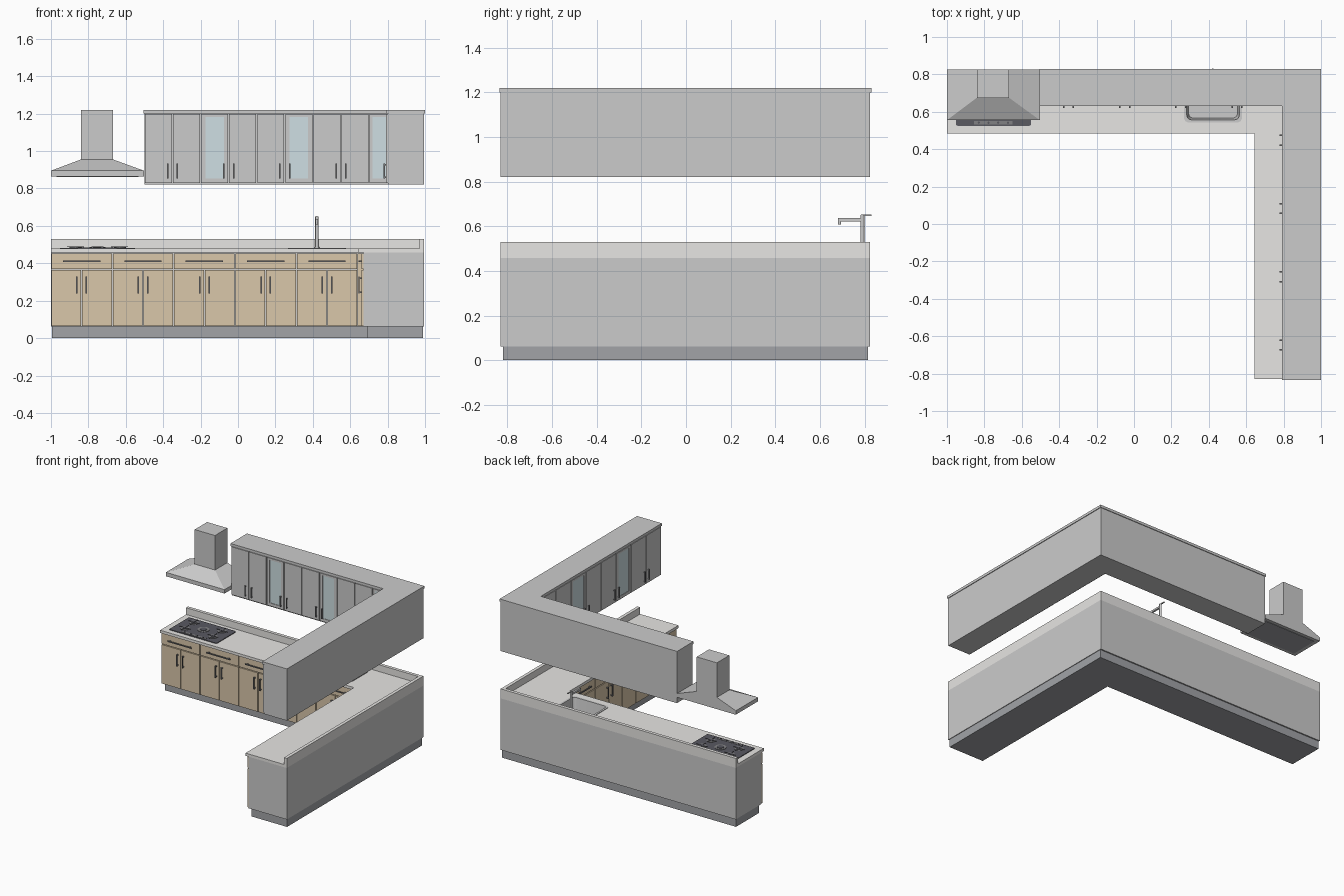
import bpy, bmesh, math

if "Cube" in bpy.data.objects:
    bpy.data.objects.remove(bpy.data.objects["Cube"])


def material(name, r, g, b):
    m = bpy.data.materials.new(name)
    m.diffuse_color = (r, g, b, 1)
    m.use_nodes = True
    m.node_tree.nodes["Principled BSDF"].inputs["Base Color"].default_value = m.diffuse_color
    return m


WOOD = material("wood", 0.70, 0.57, 0.40)
STONE = material("stone", 0.80, 0.79, 0.77)
GLASS = material("glass", 0.62, 0.74, 0.77)
DARK = material("dark", 0.10, 0.10, 0.12)
METAL = material("handle_metal", 0.22, 0.22, 0.23)
PLINTH = material("plinth_grey", 0.36, 0.37, 0.39)


def loft(name, rings, mat=None, cap_start=True, cap_end=True):
    """Skin a stack of (outline, z) rings with equal point counts."""
    bm = bmesh.new()
    vs = [[bm.verts.new((x, y, z)) for x, y in pts] for pts, z in rings]
    n = len(vs[0])
    for a, b in zip(vs, vs[1:]):
        for i in range(n):
            j = (i + 1) % n
            bm.faces.new((a[i], a[j], b[j], b[i]))
    if cap_start:
        bm.faces.new(vs[0][::-1])
    if cap_end:
        bm.faces.new(vs[-1])
    bmesh.ops.recalc_face_normals(bm, faces=bm.faces)
    me = bpy.data.meshes.new(name)
    bm.to_mesh(me)
    bm.free()
    ob = bpy.data.objects.new(name, me)
    bpy.context.collection.objects.link(ob)
    if mat:
        me.materials.append(mat)
    return ob


def rect(x0, x1, y0, y1):
    return [(x0, y0), (x1, y0), (x1, y1), (x0, y1)]


def rounded(x0, x1, y0, y1, r, seg=5):
    pts = []
    corners = [(x1 - r, y1 - r), (x0 + r, y1 - r), (x0 + r, y0 + r), (x1 - r, y0 + r)]
    for k, (cx, cy) in enumerate(corners):
        for i in range(seg + 1):
            a = math.pi / 2 * (k + i / seg)
            pts.append((cx + r * math.cos(a), cy + r * math.sin(a)))
    return pts


def circle(cx, cy, r, n=20):
    return [(cx + r * math.cos(2 * math.pi * i / n), cy + r * math.sin(2 * math.pi * i / n)) for i in range(n)]


def prism(name, pts, z0, z1, mat=None):
    return loft(name, [(pts, z0), (pts, z1)], mat)


def box(name, x0, x1, y0, y1, z0, z1, mat=None):
    return prism(name, rect(min(x0, x1), max(x0, x1), min(y0, y1), max(y0, y1)), z0, z1, mat)


RIGHT, BACK = 0.995, 0.825


def ell(name, left, front, inner, end, z0, z1, mat=None, right=RIGHT, back=BACK):
    """L-shaped slab following the back wall and the right wall."""
    pts = [(left, front), (inner, front), (inner, end), (right, end), (right, back), (left, back)]
    return prism(name, pts, z0, z1, mat)


def cut(ob, cutter):
    mod = ob.modifiers.new("cut", 'BOOLEAN')
    mod.object, mod.solver = cutter, 'EXACT'
    dg = bpy.context.evaluated_depsgraph_get()
    me = bpy.data.meshes.new_from_object(ob.evaluated_get(dg))
    ob.modifiers.clear()
    ob.data = me


def facing(arm, front):
    """Box builder in wall coordinates: u along the wall, d outward from the front."""
    def make(name, u0, u1, d0, d1, z0, z1, mat=None):
        if arm == "back":
            return box(name, u0, u1, front - d1, front - d0, z0, z1, mat)
        return box(name, front - d1, front - d0, u0, u1, z0, z1, mat)
    return make


def handle(make, u, z, length, reach, upright):
    t, h = 0.004, length / 2
    if upright:
        make("handle_bar", u - t, u + t, reach - 0.006, reach, z - h, z + h, METAL)
    else:
        make("handle_bar", u - h, u + h, reach - 0.006, reach, z - t, z + t, METAL)
    for s in (-1, 1):
        pu, pz = (u, z + s * h * 0.85) if upright else (u + s * h * 0.85, z)
        make("handle_post", pu - t, pu + t, 0, reach - 0.006, pz - t, pz + t, METAL)


# Lower cabinets, worktop and upstand
ell("plinth", -0.995, 0.535, 0.69, -0.82, 0, 0.065, PLINTH, 0.99, 0.815)
body = ell("lower_cabinet_body", -1, 0.512, 0.672, -0.83, 0.062, 0.457)
top = ell("worktop", -1, 0.485, 0.645, -0.83, 0.457, 0.478, STONE)
ell("upstand", -1, 0.8, 0.97, -0.83, 0.478, 0.53, STONE)

GAP = 0.003


def lower_run(arm, front, start, step, count):
    make = facing(arm, front)
    for i in range(count):
        a, b = sorted((start + i * step, start + (i + 1) * step))
        m = (a + b) / 2
        make("drawer_front", a + GAP, b - GAP, -0.012, 0, 0.369, 0.452, WOOD)
        handle(make, m, 0.41, 0.2, 0.017, False)
        for s, lo, hi in ((-1, a, m), (1, m, b)):
            make("lower_door", lo + GAP, hi - GAP, -0.012, 0, 0.065, 0.363, WOOD)
            handle(make, m + s * 0.025, 0.283, 0.09, 0.017, True)


lower_run("back", 0.5, -1, 0.328, 5)
lower_run("right", 0.66, 0.484, -0.328, 4)
box("corner_filler", 0.64, 0.672, 0.484, 0.512, 0.065, 0.452, WOOD)

# Upper cabinets
ell("upper_cabinet_body", -0.5, 0.642, 0.802, -0.83, 0.82, 1.2)
ell("cornice", -0.505, 0.63, 0.79, -0.835, 1.2, 1.22, None, 1.0, 0.83)


def upper_run(arm, front, start, step, count):
    make = facing(arm, front)
    z0, z1, f = 0.83, 1.197, 0.023
    for i in range(count):
        a, b = sorted((start + i * step, start + (i + 1) * step))
        a, b = a + GAP, b - GAP
        if i % 3 == 2:
            for u0, u1, w0, w1 in ((a, a + f, z0, z1), (b - f, b, z0, z1),
                                   (a + f, b - f, z0, z0 + f), (a + f, b - f, z1 - f + 0.008, z1)):
                make("glass_door_frame", u0, u1, -0.012, 0, w0, w1)
            make("door_glass", a + f, b - f, -0.010, -0.004, z0 + f, z1 - f + 0.008, GLASS)
        else:
            make("upper_door", a, b, -0.012, 0, z0, z1)
    for i in range(1, count, 2):
        for s in (-1, 1):
            handle(make, start + i * step + s * 0.026, 0.893, 0.08, 0.011, True)


upper_run("back", 0.63, -0.5, 0.15, 8)
facing("back", 0.63)("glass_corner_frame_left", 0.703, 0.72, -0.012, 0, 0.83, 1.197)
facing("back", 0.63)("corner_door_glass", 0.72, 0.8, -0.010, -0.004, 0.853, 1.182, GLASS)
for w0, w1 in ((0.83, 0.853), (1.182, 1.197)):
    facing("back", 0.63)("glass_corner_rail", 0.72, 0.8, -0.012, 0, w0, w1)
upper_run("right", 0.79, 0.63, -0.1825, 8)

# Extractor hood
rim = rect(-1, -0.503, 0.555, BACK)
duct = rect(-0.84, -0.668, 0.675, BACK)
loft("hood", [(rim, 0.865), (rim, 0.895), (duct, 0.955), (duct, 1.22)])
box("hood_filter", -0.97, -0.533, 0.58, 0.80, 0.862, 0.866, PLINTH)

# Cooktop with burners, pan supports and controls
prism("cooktop", rounded(-0.952, -0.55, 0.525, 0.765, 0.01, 3), 0.478, 0.483, DARK)
box("control_strip", -0.855, -0.65, 0.533, 0.55, 0.483, 0.485, METAL)
for i in range(4):
    prism("control_knob", circle(-0.83 + i * 0.052, 0.5415, 0.006, 12), 0.485, 0.489, DARK)
for x in (-0.87, -0.632):
    for y in (0.6, 0.71):
        prism("burner_ring", circle(x, y, 0.032), 0.483, 0.486, METAL)
        prism("burner_cap", circle(x, y, 0.018), 0.486, 0.489, DARK)
        box("support_bar", x - 0.045, x + 0.045, y - 0.002, y + 0.002, 0.487, 0.49, DARK)
        box("support_bar", x - 0.002, x + 0.002, y - 0.045, y + 0.045, 0.487, 0.49, DARK)
prism("burner_ring", circle(-0.751, 0.655, 0.042), 0.483, 0.486, METAL)
prism("burner_cap", circle(-0.751, 0.655, 0.024), 0.486, 0.489, DARK)

# Sink set through the worktop
cutter = prism("sink_cutter", rounded(0.275, 0.57, 0.55, 0.76, 0.025), 0.375, 0.6)
cut(body, cutter)
cut(top, cutter)
bpy.data.objects.remove(cutter)
outer = rounded(0.267, 0.578, 0.542, 0.768, 0.028)
inner = rounded(0.282, 0.563, 0.557, 0.753, 0.025)
floor = rounded(0.292, 0.553, 0.567, 0.743, 0.025)
loft("sink", [(outer, 0.478), (outer, 0.482), (inner, 0.482), (floor, 0.38)], None, False, True)
prism("sink_drain", circle(0.4225, 0.655, 0.02), 0.38, 0.383, METAL)

# Tap
prism("tap_base", circle(0.422, 0.787, 0.013), 0.478, 0.486)
prism("tap_stem", circle(0.422, 0.79, 0.009), 0.48, 0.65)
box("tap_spout", 0.415, 0.429, 0.682, 0.79, 0.622, 0.636)
prism("tap_nozzle", circle(0.422, 0.688, 0.007), 0.607, 0.63)
box("tap_lever", 0.418, 0.426, 0.785, 0.832, 0.646, 0.652)

for ob in bpy.context.scene.objects:
    ob.select_set(ob.name.startswith(("tap_", "burner", "sink")))
bpy.context.view_layer.objects.active = bpy.data.objects["sink"]
bpy.ops.object.shade_smooth_by_angle(angle=math.radians(35))
